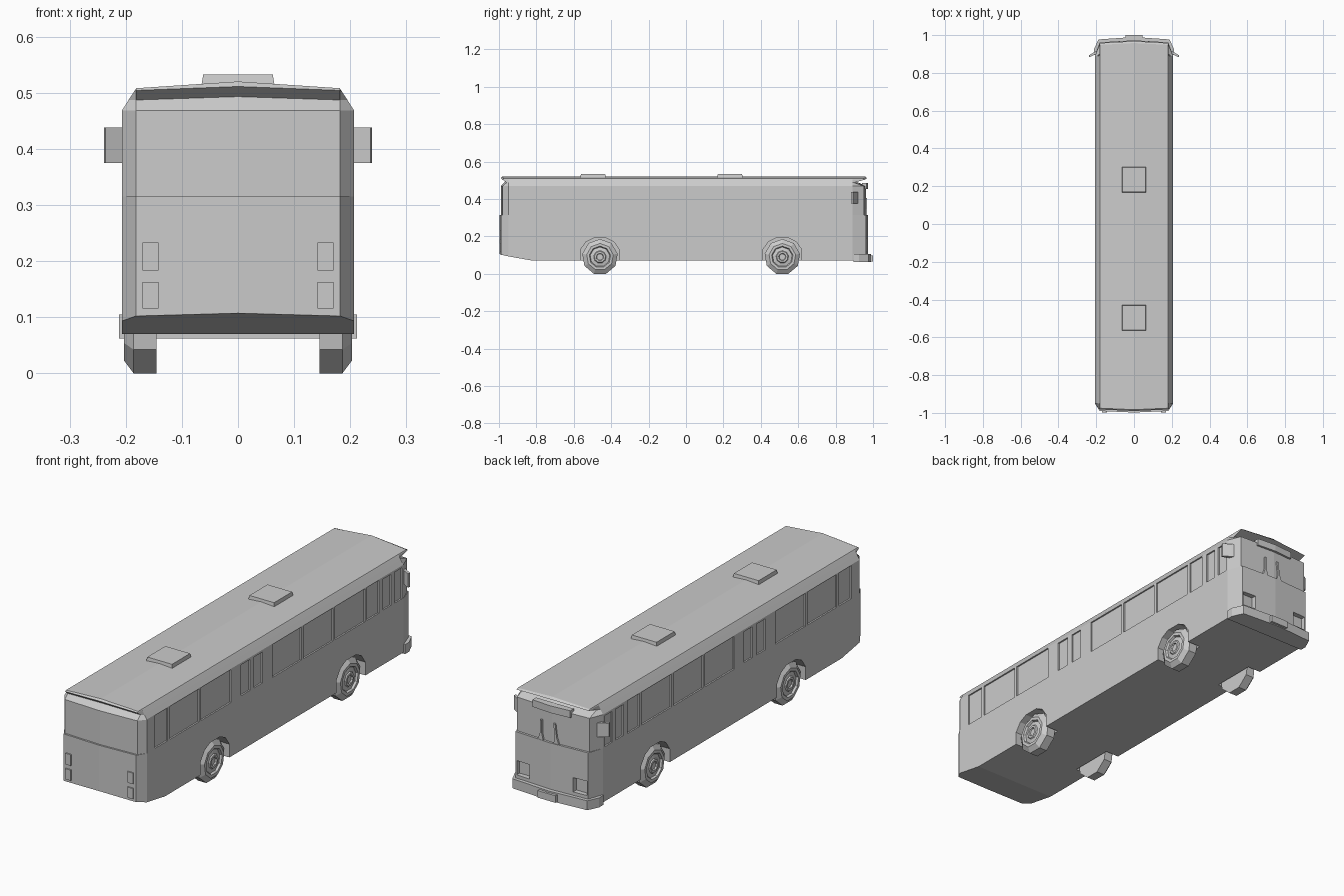
import bpy, bmesh, math
from mathutils import Vector

if "Cube" in bpy.data.objects:
    bpy.data.objects.remove(bpy.data.objects["Cube"])


def finish(name, bm):
    bmesh.ops.remove_doubles(bm, verts=bm.verts, dist=1e-5)
    bmesh.ops.recalc_face_normals(bm, faces=bm.faces)
    me = bpy.data.meshes.new(name)
    bm.to_mesh(me)
    bm.free()
    ob = bpy.data.objects.new(name, me)
    bpy.context.collection.objects.link(ob)
    return ob


def add_prism(bm, pts, place, lo, hi):
    """Extrude a 2D outline between lo and hi; place(u, v, w) gives xyz."""
    a = [bm.verts.new(place(u, v, lo)) for u, v in pts]
    b = [bm.verts.new(place(u, v, hi)) for u, v in pts]
    n = len(pts)
    bm.faces.new(a)
    bm.faces.new(b)
    for i in range(n):
        j = (i + 1) % n
        bm.faces.new((a[i], a[j], b[j], b[i]))


def along_z(u, v, w):
    return (u, v, w)


def along_y(u, v, w):
    return (u, w, v)


def along_x(u, v, w):
    return (w, u, v)


def add_box(bm, x0, x1, y0, y1, z0, z1):
    add_prism(bm, [(x0, y0), (x1, y0), (x1, y1), (x0, y1)], along_z, z0, z1)


def prism(name, pts, place, lo, hi):
    bm = bmesh.new()
    add_prism(bm, pts, place, lo, hi)
    return finish(name, bm)


def box(name, *d):
    bm = bmesh.new()
    add_box(bm, *d)
    return finish(name, bm)


# Body shell: lofted plan outlines, with mirrored left half
def ring(w, rear, front, z_end, z_side, z_mid):
    e = min(w, 0.182)
    half = [(0, rear, z_mid), (e, rear + 0.008, z_end), (w, -0.95, z_side), (w, -0.82, z_side),
            (w, 0.89, z_side), (e, front - 0.01, z_end), (0, front, z_mid)]
    return half + [(-x, y, z) for x, y, z in half[5:0:-1]]


base = ring(0.207, -0.998, 0.972, 0.07, 0.07, 0.07)
for i, z in ((0, 0.107), (1, 0.102), (11, 0.102), (2, 0.093), (10, 0.093)):
    base[i] = (base[i][0], base[i][1], z)
rings = [
    base,
    ring(0.207, -0.998, 0.972, 0.315, 0.315, 0.315),
    ring(0.207, -0.990, 0.962, 0.315, 0.315, 0.315),
    ring(0.207, -0.990, 0.962, 0.468, 0.468, 0.468),
    ring(0.195, -0.968, 0.910, 0.487, 0.487, 0.493),
    ring(0.184, -0.990, 0.968, 0.504, 0.504, 0.511),
    ring(0.181, -0.983, 0.958, 0.508, 0.508, 0.520),
]
bm = bmesh.new()
loops = [[bm.verts.new(p) for p in r] for r in rings]
for a, b in zip(loops, loops[1:]):
    for i in range(12):
        j = (i + 1) % 12
        bm.faces.new((a[i], a[j], b[j], b[i]))
lo, hi = loops[0], loops[-1]
bm.faces.new(lo[3:10])
bm.faces.new(lo[9:] + lo[:4])
bm.faces.new(hi[:7])
bm.faces.new(hi[6:] + hi[:1])
body = finish("bus_body", bm)

# Cutters: side windows, wheel arches and headlight recesses
wide = [(-0.89, -0.80), (-0.785, -0.575), (-0.56, -0.345), (-0.05, 0.16),
        (0.175, 0.385), (0.40, 0.615), (0.63, 0.715)]
narrow = [(-0.275, -0.21), (-0.18, -0.12), (0.745, 0.80), (0.825, 0.88)]
axles = (-0.46, 0.515)
arch = [(-0.103, 0.05), (-0.103, 0.13), (-0.075, 0.17), (-0.035, 0.19),
        (0.035, 0.19), (0.075, 0.17), (0.103, 0.13), (0.103, 0.05)]
bm = bmesh.new()
for s in (1, -1):
    for y0, y1 in wide:
        add_box(bm, s * 0.200, s * 0.23, y0, y1, 0.315, 0.464)
    for y0, y1 in narrow:
        add_box(bm, s * 0.200, s * 0.23, y0, y1, 0.318, 0.458)
    for yc in axles:
        add_prism(bm, [(yc + u, v) for u, v in arch], along_x, s * 0.14, s * 0.23)
    add_box(bm, s * 0.11, s * 0.176, 0.942, 1.0, 0.12, 0.185)
cutter = finish("body_cutter", bm)
cutter.hide_render = True
mod = body.modifiers.new("recesses", 'BOOLEAN')
mod.operation = 'DIFFERENCE'
mod.solver = 'EXACT'
mod.object = cutter
dg = bpy.context.evaluated_depsgraph_get()
cut_mesh = bpy.data.meshes.new_from_object(body.evaluated_get(dg))
body.modifiers.clear()
body.data = cut_mesh
bpy.data.objects.remove(cutter)

# Wheels: nine-sided revolved profile (x, radius) with dished rim and hub
profile = [(0.145, 0), (0.145, 0.0958), (0.186, 0.0958), (0.203, 0.072), (0.203, 0.058),
           (0.194, 0.053), (0.198, 0.034), (0.203, 0.030), (0.203, 0.020), (0.196, 0.017), (0.196, 0)]


def wheel(name, s, yc):
    bm = bmesh.new()
    cols = []
    for k in range(9):
        t = math.radians(20 + 40 * k)
        cols.append([bm.verts.new((s * x, yc + r * math.sin(t), 0.09 - r * math.cos(t)))
                     for x, r in profile])
    for k in range(9):
        a, b = cols[k], cols[(k + 1) % 9]
        for i in range(len(profile) - 1):
            bm.faces.new((a[i], a[i + 1], b[i + 1], b[i]))
    finish(name, bm)


# Parts that repeat on both sides
for s, side in ((1, "right"), (-1, "left")):
    wheel("rear_wheel_" + side, s, axles[0])
    wheel("front_wheel_" + side, s, axles[1])
    mirror = [(0.190, 0.922), (0.204, 0.914), (0.239, 0.893), (0.236, 0.882), (0.204, 0.898), (0.190, 0.905)]
    prism("mirror_" + side, [(s * x, y) for x, y in mirror], along_z, 0.375, 0.438)
    for nm, z0, z1 in (("upper", 0.183, 0.233), ("lower", 0.115, 0.163)):
        box(f"tail_light_{nm}_{side}", s * 0.142, s * 0.170, -0.997, -0.98, z0, z1)

# Bumper, number plate and destination sign
bumper = [(0.212, 0.895), (0.212, 0.925), (0.188, 0.977), (0, 0.990),
          (-0.188, 0.977), (-0.212, 0.925), (-0.212, 0.895)]
prism("front_bumper", bumper, along_z, 0.062, 0.105)
box("front_plate", -0.045, 0.045, 0.975, 1.0, 0.066, 0.098)
sign = [(-0.095, 0.94), (0.095, 0.94), (0.095, 0.966), (0, 0.973), (-0.095, 0.966)]
prism("route_sign", sign, along_z, 0.452, 0.484)

# Wipers: tapered arm foot with a slim blade
for i, (x, s) in enumerate(((0.05, 1), (-0.03, -1))):
    arm = [(0.0, 0.30), (0.016, 0.315), (0.006, 0.345), (0.006, 0.405), (-0.003, 0.405), (-0.003, 0.345), (-0.012, 0.31)]
    lean = 0.12 if s < 0 else 0.0
    prism(f"wiper_{i + 1}", [(x + u + lean * (v - 0.3), v) for u, v in arm], along_y, 0.955, 0.968)

# Roof hatches with tapered tops
for nm, yc in (("rear", -0.497), ("front", 0.235)):
    bm = bmesh.new()
    add_box(bm, -0.066, 0.066, yc - 0.069, yc + 0.069, 0.508, 0.532)
    for v in bm.verts:
        if v.co.z > 0.52:
            v.co.x *= 0.94
            v.co.y = yc + (v.co.y - yc) * 0.94
    finish("roof_hatch_" + nm, bm)
